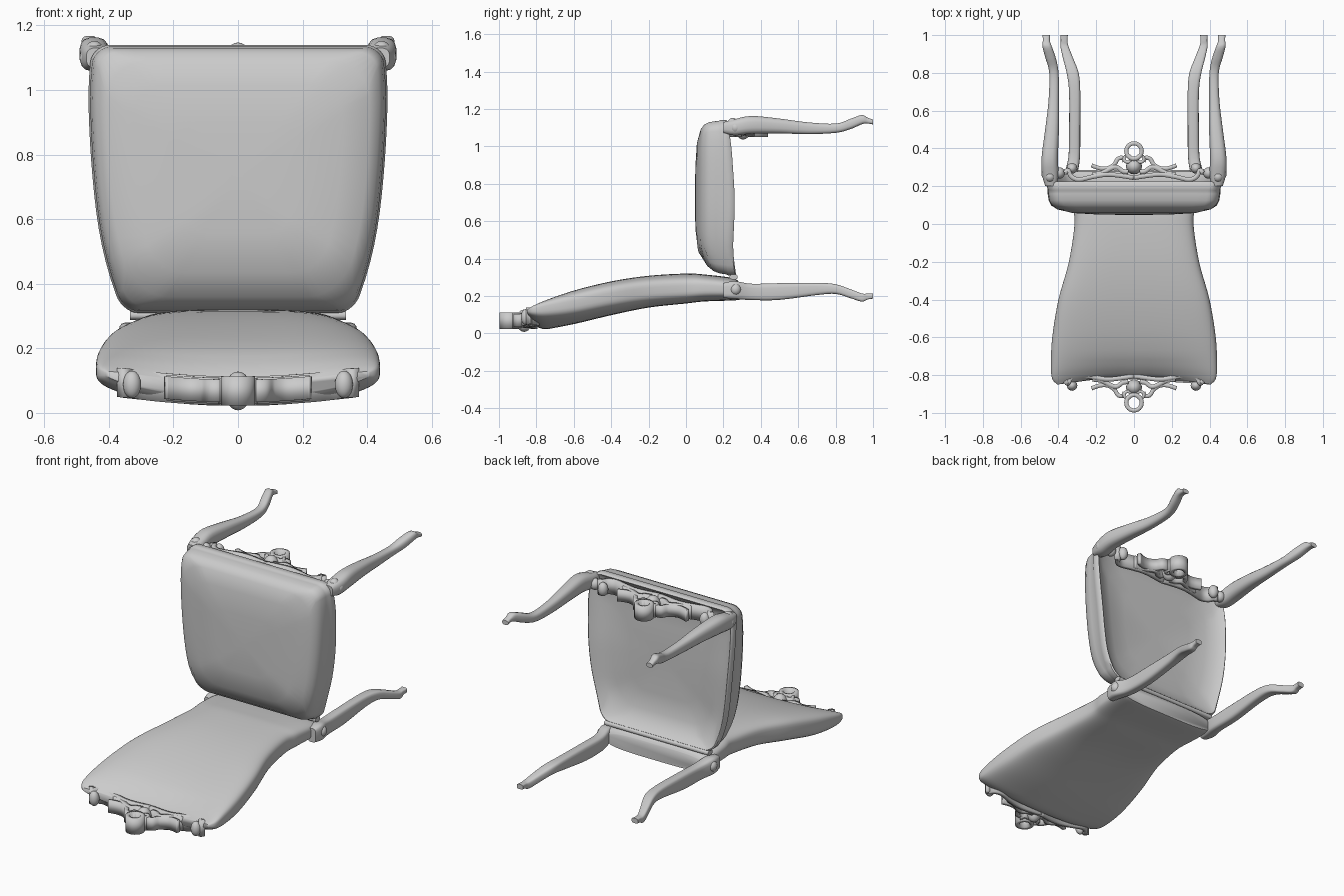
import bpy, bmesh, math

if bpy.data.objects.get("Cube"):
    bpy.data.objects.remove(bpy.data.objects["Cube"])

mat = bpy.data.materials.new("plain_grey")
mat.use_nodes = True
GREY = (0.6, 0.6, 0.6, 1)
mat.diffuse_color = GREY
mat.node_tree.nodes["Principled BSDF"].inputs["Base Color"].default_value = GREY


def finish(name, bm, angle=40):
    bmesh.ops.recalc_face_normals(bm, faces=bm.faces)
    me = bpy.data.meshes.new(name)
    bm.to_mesh(me)
    bm.free()
    me.materials.append(mat)
    for p in me.polygons:
        p.use_smooth = True
    me.set_sharp_from_angle(angle=math.radians(angle))
    ob = bpy.data.objects.new(name, me)
    bpy.context.collection.objects.link(ob)
    return ob


def smooth(table, steps):
    """Catmull-Rom rows between the given rows."""
    rows = []
    last = len(table) - 1
    for i in range(last):
        a, b, c, d = (table[max(0, min(last, i + k))] for k in (-1, 0, 1, 2))
        for s in range(steps):
            t = s / steps
            rows.append([q + t * (r - p) / 2 + t * t * (p - 2.5 * q + 2 * r - e / 2)
                         + t ** 3 * (1.5 * (q - r) + (e - p) / 2)
                         for p, q, r, e in zip(a, b, c, d)])
    return rows + [list(table[-1])]


def lookup(rows, key):
    """Linear value at a key, clamped to the ends."""
    key = max(rows[0][0], min(rows[-1][0], key))
    for a, b in zip(rows, rows[1:]):
        if key <= b[0]:
            return a[1] + (b[1] - a[1]) * (key - a[0]) / (b[0] - a[0])


def loft(name, rings, angle=40):
    """Skin closed rings of equal length and cap both ends."""
    bm = bmesh.new()
    vs = [[bm.verts.new(p) for p in ring] for ring in rings]
    n = len(vs[0])
    for a, b in zip(vs, vs[1:]):
        for i in range(n):
            j = (i + 1) % n
            bm.faces.new((a[i], a[j], b[j], b[i]))
    bm.faces.new(vs[0])
    bm.faces.new(vs[-1])
    return finish(name, bm, angle)


def super_circle(n, e):
    """Rounded square of radius one; small e gives tighter corners."""
    out = []
    for i in range(n):
        t = 2 * math.pi * (i + 0.5) / n
        c, s = math.cos(t), math.sin(t)
        out.append((math.copysign(abs(c) ** e, c), math.copysign(abs(s) ** e, s)))
    return out


def rounded_square(r, side, arc):
    """Square of half size one with evenly divided sides and round corners."""
    c = 1 - r
    quarter = [(1, c * (2 * i / side - 1)) for i in range(side)]
    quarter += [(c + r * math.cos(a), c + r * math.sin(a))
                for a in (math.pi / 2 * i / arc for i in range(arc))]
    out = []
    for _ in range(4):
        out += quarter
        quarter = [(-y, x) for x, y in quarter]
    return out


# Seat: upholstered front, frame edge and dished underside
WIDTH = smooth([(.31, .358), (.45, .405), (.6, .436), (.8, .456), (1.0, .463), (1.14, .452)], 8)
WAVE = smooth([(.31, .012), (.45, -.004), (.6, .002), (.75, .003), (.9, -.006), (1.0, -.014), (1.14, -.033)], 5)
SEAT = [(.05, .192), (.5, .194), (.75, .203), (.88, .222), (.96, .245), (.985, .256),
        (1, .25), (1, .215), (.99, .208), (.988, .16), (.975, .125), (.945, .098),
        (.88, .078), (.7, .058), (.4, .05), (.05, .048)]
rings = []
for s, y in SEAT:
    ring_points = []
    for u, v in rounded_square(.13 if s > .9 else .3, 14, 7):
        edge = .725 + .415 * v
        z = .725 + .415 * v * s
        shift = lookup(WAVE, z) if y > .2 else 1.6 * max(0, .51 - z) ** 2 * (y < .17)
        ring_points.append((lookup(WIDTH, edge) * u * s, y + shift, z))
    rings.append(ring_points)
loft("seat", rings, 50)

# Backrest: waisted panel, bowed across its wide end
BACK = [(.285, .31, .225, .045, 0), (.25, .33, .236, .06, 0), (.1, .325, .243, .072, 0),
        (0, .315, .24, .08, 0), (-.2, .345, .223, .085, .005), (-.4, .4, .187, .09, .012),
        (-.6, .433, .137, .088, .022), (-.75, .44, .092, .07, .042),
        (-.82, .433, .075, .045, .05), (-.85, .405, .07, .02, .05)]
rings = []
for y, w, mid, h, bow in smooth(BACK, 5):
    pull = .04 * max(0, min(1, (-.7 - y) / .15))
    rings.append([(w * u, y + pull * (1 - u * u), mid + h * v + bow * u * u)
                  for u, v in super_circle(64, .55)])
loft("backrest", rings, 50)

# Legs: cabriole sweeps, mirrored left and right (y, x, z, half width, half height)
FRONT_LEG = [(.2, .44, 1.1, .03, .03), (.26, .443, 1.102, .044, .044),
             (.35, .446, 1.115, .044, .048), (.5, .434, 1.109, .037, .04),
             (.65, .425, 1.097, .028, .032), (.8, .424, 1.097, .025, .025),
             (.88, .442, 1.12, .028, .028), (.94, .46, 1.143, .025, .025),
             (.97, .464, 1.138, .019, .016), (1, .464, 1.13, .02, .013)]
REAR_LEG = [(.2, .335, .23, .025, .04), (.26, .335, .232, .035, .048),
            (.35, .317, .222, .031, .044), (.5, .314, .224, .03, .045),
            (.7, .314, .238, .03, .033), (.8, .325, .237, .032, .026),
            (.88, .35, .212, .027, .024), (.94, .368, .192, .022, .022),
            (.97, .37, .197, .018, .016), (1, .37, .2, .02, .014)]
for side, sx in (("left", 1), ("right", -1)):
    for part, table, corner in (("front_leg", FRONT_LEG, .7), ("rear_leg", REAR_LEG, .5)):
        loft(f"{part}_{side}", [[(sx * (x + rx * u), y, z + rz * v)
                                 for u, v in super_circle(16, corner)]
                                for y, x, z, rx, rz in smooth(table, 4)])


def ball(name, loc, size):
    bm = bmesh.new()
    bmesh.ops.create_uvsphere(bm, u_segments=20, v_segments=12, radius=1)
    for v in bm.verts:
        v.co = [c * s + o for c, s, o in zip(v.co, size, loc)]
    finish(name, bm)


def ribbon(name, points, z, half, thick, bow=0, closed=False):
    """Strip standing on a plan path, rising with bow to the sides, thickened."""
    rows = points if closed else smooth(points, 6)
    bm = bmesh.new()
    pairs = [[bm.verts.new((p[0], p[1], z + bow * p[0] ** 2 + k * half)) for k in (-1, 1)]
             for p in rows]
    if closed:
        pairs.append(pairs[0])
    for a, b in zip(pairs, pairs[1:]):
        bm.faces.new((a[0], b[0], b[1], a[1]))
    ob = finish(name, bm)
    mod = ob.modifiers.new("thickness", "SOLIDIFY")
    mod.thickness = thick
    mod.offset = 0


def loop(name, x, y, z, r, half, thick):
    pts = [(x + r * math.cos(k * math.pi / 12), y + r * math.sin(k * math.pi / 12)) for k in range(24)]
    ribbon(name, pts, z, half, thick, closed=True)


# Carved crests on the backrest end and the seat apron
RAIL = [(.365, .02), (.35, .034), (.33, 0), (.29, -.015), (.22, 0), (.13, .012), (0, -.005)]
LEAF = [(.225, .06), (.18, .045), (.14, .045), (.105, .065), (.085, .095), (.06, .1), (.05, .08)]
SPRIG = [(.22, .012), (.17, .02), (.12, .045), (.09, .05), (.06, .03), (.03, .025)]


def crest(label, base, out, z, half, bow):
    for side, sx in (("left", 1), ("right", -1)):
        for part, pts, h, t in (("rail", RAIL, .9, .024), ("leaf", LEAF, .7, .022),
                                ("sprig", SPRIG, .8, .024)):
            path = [(sx * u, base + out * v) for u, v in pts]
            ribbon(f"{label}_{part}_{side}", path, z, half * h, t, bow)
        ball(f"{label}_volute_{side}", (sx * .328, base + out * .045, z + bow * .1),
             (.028, .028, half * .85))
        loop(f"{label}_curl_{side}", sx * .034, base + out * .095, z, .018, half * .8, .016)
    loop(f"{label}_loop", 0, base + out * .136, z, .041, half * .9, .022)
    ball(f"{label}_medallion", (0, base + out * .055, z), (.042, .042, half * 1.2))


crest("backrest_crest", -.81, -1, .068, .05, .2)
crest("seat_crest", .25, 1, 1.092, .046, 0)

# Scroll bosses where the legs meet the frame
for side, sx in (("left", 1), ("right", -1)):
    for part, x, y, z in (("front_outer", .462, .265, 1.1), ("front_inner", .395, .27, 1.095),
                          ("front_corner", .445, .25, 1.12), ("rear", .352, .265, .235)):
        ball(f"{part}_scroll_{side}", (sx * x, y, z), (.029, .03, .032))

# Rear rail under the seat
loft("rear_rail", [[(x, .255 + .022 * u, .302 + .014 * v) for u, v in super_circle(16, .8)]
                   for x in (-.335, .335)])
